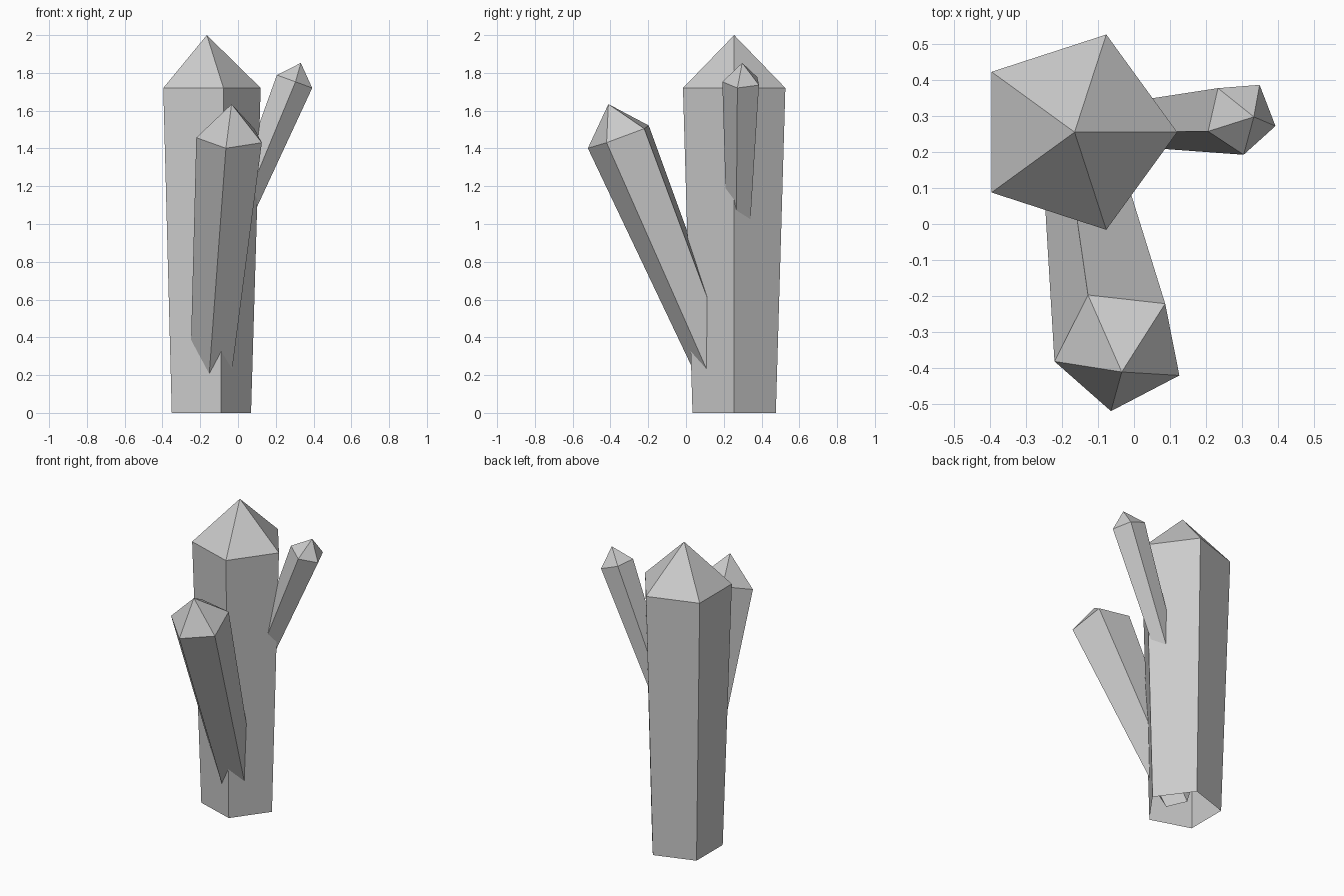
import bpy, math
from mathutils import Vector, Quaternion

if "Cube" in bpy.data.objects:
    bpy.data.objects.remove(bpy.data.objects["Cube"])

SIDES = 5


def crystal(name, base, shoulder, normal, r_base, r_top, tip, start_deg):
    """Tapered open-ended five-sided shaft with a pointed cap."""
    n = Vector(normal).normalized()
    a = math.radians(start_deg)
    d = Vector((math.cos(a), math.sin(a), 0))
    d.z = -(d.x * n.x + d.y * n.y) / n.z      # lie in the ring plane
    d.normalize()
    verts = []
    for centre, r in ((base, r_base), (shoulder, r_top)):
        for i in range(SIDES):
            turn = Quaternion(n, math.tau * i / SIDES)
            verts.append(Vector(centre) + (turn @ d) * r)
    verts.append(Vector(shoulder) + n * tip)
    faces = []
    for i in range(SIDES):
        j = (i + 1) % SIDES
        faces.append((i, j, SIDES + j, SIDES + i))
        faces.append((SIDES + i, SIDES + j, 2 * SIDES))
    mesh = bpy.data.meshes.new(name)
    mesh.from_pydata(verts, [], faces)
    mesh.update()
    obj = bpy.data.objects.new(name, mesh)
    bpy.context.collection.objects.link(obj)
    return obj


# Tall upright crystal
crystal("main_crystal", (-0.163, 0.255, 0), (-0.165, 0.255, 1.72),
        (0, 0, 1), 0.232, 0.285, 0.28, 0)
# Thick crystal leaning to the front
crystal("front_crystal", (-0.147, 0.21, 0.12), (-0.04, -0.348, 1.463),
        (0.035, -0.366, 1), 0.11, 0.184, 0.183, -23.6)
# Thin crystal leaning to the right
crystal("right_crystal", (-0.095, 0.278, 0.8), (0.297, 0.297, 1.755),
        (0.365, 0.005, 1), 0.057, 0.105, 0.104, -14.6)
